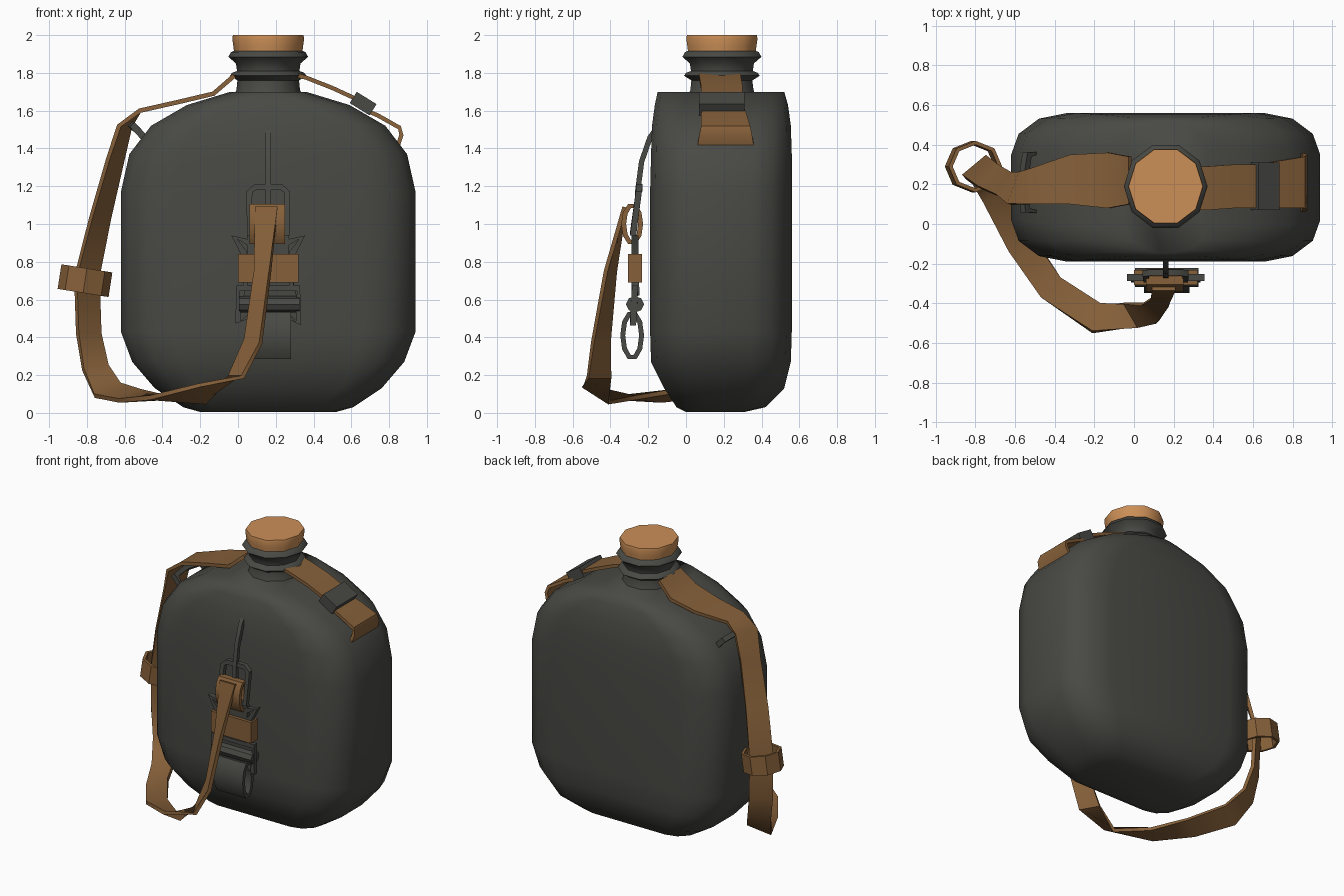
import bpy, math
from mathutils import Vector as V


def material(name, rgb):
    m = bpy.data.materials.new(name)
    m.diffuse_color = (*rgb, 1)
    return m


GREY = material("dark grey", (0.066, 0.068, 0.059))
BROWN = material("strap brown", (0.24, 0.118, 0.042))
ORANGE = material("cap orange", (0.60, 0.275, 0.095))


def loft(name, rings, mat, closed=False, angle=42):
    """Skin equal-sized rings of points; cap both ends unless closed."""
    n, k = len(rings[0]), len(rings)
    verts = [tuple(p) for r in rings for p in r]
    faces = []
    for i in range(k if closed else k - 1):
        a, b = i * n, ((i + 1) % k) * n
        for j in range(n):
            q = (j + 1) % n
            faces.append((a + j, a + q, b + q, b + j))
    if not closed:
        faces.append(tuple(range(n))[::-1])
        faces.append(tuple(range((k - 1) * n, k * n)))
    me = bpy.data.meshes.new(name)
    me.from_pydata(verts, [], faces)
    me.materials.append(mat)
    ob = bpy.data.objects.new(name, me)
    bpy.context.collection.objects.link(ob)
    bpy.context.view_layer.objects.active = ob
    bpy.ops.object.select_all(action='DESELECT')
    ob.select_set(True)
    bpy.ops.object.mode_set(mode='EDIT')
    bpy.ops.mesh.select_all(action='SELECT')
    bpy.ops.mesh.normals_make_consistent(inside=False)
    bpy.ops.object.mode_set(mode='OBJECT')
    bpy.ops.object.shade_smooth_by_angle(angle=math.radians(angle))
    return ob


def ribbon(name, path, thick, mat, closed=False):
    """Flat band: path holds (centre, half-width vector) pairs."""
    rings, k = [], len(path)
    for i, (c, w) in enumerate(path):
        a = path[(i - 1) % k if closed else max(i - 1, 0)][0]
        b = path[(i + 1) % k if closed else min(i + 1, k - 1)][0]
        c, w = V(c), V(w)
        n = (V(b) - V(a)).cross(w).normalized() * thick
        rings.append([c - w - n, c + w - n, c + w + n, c - w + n])
    return loft(name, rings, mat, closed)


def wire(name, pts, axis, r, mat, closed=True):
    return ribbon(name, [(p, V(axis) * r) for p in pts], r, mat, closed)


def lathe(name, profile, mat, cx=0.16, cy=0.19, sides=10):
    rings = [[(cx + r * 0.96 * math.cos(2 * math.pi * i / sides),
               cy + r * math.sin(2 * math.pi * i / sides), z)
              for i in range(sides)] for r, z in profile]
    return loft(name, rings, mat)


def oval(c, ry, rz, n=10):
    """Oval in the YZ plane."""
    return [(c[0], c[1] + ry * math.cos(2 * math.pi * i / n),
             c[2] + rz * math.sin(2 * math.pi * i / n)) for i in range(n)]


# Flask body: stacked rounded rectangles
sections = [  # z, half width, front y, back y, corner depth, corner share of width
    (0.005, 0.36, 0.00, 0.31, 0.12, 0.4), (0.03, 0.45, -0.05, 0.42, 0.16, 0.36),
    (0.13, 0.60, -0.115, 0.52, 0.20, 0.36), (0.27, 0.72, -0.185, 0.555, 0.21, 0.36),
    (0.43, 0.78, -0.19, 0.56, 0.21, 0.36), (1.17, 0.78, -0.19, 0.56, 0.21, 0.36),
    (1.37, 0.735, -0.185, 0.56, 0.20, 0.38), (1.52, 0.62, -0.18, 0.555, 0.18, 0.42),
    (1.63, 0.43, -0.165, 0.54, 0.16, 0.55), (1.70, 0.20, -0.15, 0.52, 0.14, 0.9)]
rings = []
for z, hw, yf, yb, cy, share in sections:
    cx, ring = share * hw, []
    for q, (sx, y0, sy) in enumerate([(1, yb, 1), (-1, yb, 1), (-1, yf, -1), (1, yf, -1)]):
        for s in range(4):
            a = math.pi / 2 * (q + s / 3)
            ring.append((0.16 + sx * (hw - cx) + cx * math.cos(a),
                         y0 - sy * cy + cy * math.sin(a), z))
    rings.append(ring)
loft("flask_body", rings, GREY, angle=75)

# Neck with two collars, and cap
lathe("neck", [(0.21, 1.64), (0.175, 1.71), (0.17, 1.76), (0.21, 1.785), (0.20, 1.80),
               (0.172, 1.81), (0.178, 1.85), (0.22, 1.885), (0.205, 1.91), (0.18, 1.92)], GREY)
lathe("cap", [(0.187, 1.90), (0.192, 1.94), (0.198, 1.98), (0.195, 2.0)], ORANGE)

# Carrying strap: neck, left shoulder, down the side, round to the front clip
ribbon("carry_strap", [
    ((-0.02, 0.22, 1.785), (0, 0.12, 0)),
    ((-0.13, 0.22, 1.69), (0, 0.14, 0)),
    ((-0.32, 0.225, 1.645), (0, 0.125, 0)),
    ((-0.52, 0.19, 1.60), (0, 0.09, 0)),
    ((-0.60, 0.18, 1.52), (0.03, 0.08, 0)),
    ((-0.65, 0.20, 1.34), (0.04, 0.055, 0)),
    ((-0.73, 0.24, 1.03), (0.05, 0.055, 0)),
    ((-0.80, 0.29, 0.72), (0.06, 0.05, 0)),
    ((-0.79, 0.28, 0.42), (0.06, 0.05, 0)),
    ((-0.755, 0.25, 0.24), (0.065, 0.04, 0.01)),
    ((-0.69, 0.15, 0.12), (0.07, 0.035, 0.03)),
    ((-0.57, -0.10, 0.09), (0.06, 0.035, 0.025)),
    ((-0.42, -0.32, 0.08), (0.05, 0.05, 0.0)),
    ((-0.19, -0.475, 0.10), (0.02, 0.07, -0.045)),
    ((-0.01, -0.46, 0.19), (-0.035, 0.06, 0.0)),
    ((0.08, -0.45, 0.38), (-0.04, 0.045, 0.01)),
    ((0.13, -0.40, 0.75), (-0.04, 0.025, 0)),
    ((0.15, -0.325, 1.09), (-0.06, 0, 0))], 0.012, BROWN)

# Keeper loop on the strap
ribbon("strap_keeper", [
    ((-0.81 + 0.125 * math.cos(a), 0.29 + 0.12 * math.sin(a), 0.70 - 0.02 * math.cos(a)),
     (0.01, 0, 0.065)) for a in [i * math.pi / 4 for i in range(8)]], 0.01, BROWN, True)

# Right shoulder strap, its slide buckle and folded tail
ribbon("shoulder_strap", [
    ((0.30, 0.18, 1.79), (0, 0.11, 0)), ((0.36, 0.18, 1.775), (0, 0.11, 0)),
    ((0.50, 0.19, 1.72), (0, 0.11, 0)), ((0.63, 0.19, 1.66), (0, 0.11, 0))], 0.011, BROWN)
ribbon("shoulder_strap_tail", [
    ((0.68, 0.20, 1.60), (0, 0.11, 0)), ((0.74, 0.20, 1.575), (0, 0.12, 0)),
    ((0.855, 0.21, 1.51), (0, 0.13, 0)), ((0.865, 0.21, 1.47), (0, 0.14, 0)),
    ((0.845, 0.21, 1.41), (0, 0.15, 0))], 0.011, BROWN)
ribbon("slide_buckle", [((0.61, 0.19, 1.67), (0, 0.12, 0)),
                        ((0.715, 0.19, 1.605), (0, 0.12, 0))], 0.035, GREY)

# Left shoulder ring
wire("shoulder_ring", [(-0.48, 0.06, 1.44), (-0.55, 0.07, 1.515), (-0.56, 0.21, 1.52),
                       (-0.54, 0.35, 1.505), (-0.48, 0.36, 1.44)],
     (0.7, 0, 0.7), 0.018, GREY)

# Front hanger rod and square buckle
wire("hanger_rod", [(0.16, -0.16, 1.50), (0.16, -0.19, 1.46), (0.16, -0.235, 1.33),
                    (0.16, -0.255, 1.18), (0.16, -0.26, 1.06)], (1, 0, 0), 0.014, GREY, False)
wire("square_buckle", [(0.06, -0.28, 0.95), (0.06, -0.25, 1.17), (0.09, -0.245, 1.195),
                       (0.23, -0.245, 1.195), (0.26, -0.25, 1.17), (0.26, -0.28, 0.95)],
     (0, 1, 0), 0.016, GREY)
ribbon("folded_strap_end", [(p, (0.095, 0, 0)) for p in oval((0.155, -0.285, 1.0), 0.045, 0.10)],
       0.013, BROWN, True)

# Wide frame with brown band
wire("clip_frame", [(0.04, -0.27, 0.66), (0.03, -0.27, 0.85), (-0.02, -0.27, 0.93),
                    (0.06, -0.27, 0.90), (0.26, -0.27, 0.90), (0.34, -0.27, 0.93),
                    (0.29, -0.27, 0.85), (0.28, -0.27, 0.66)], (0, 1, 0), 0.018, GREY)
ribbon("clip_band", [((0.16, -0.27, 0.84), (0.16, 0, 0)),
                     ((0.16, -0.27, 0.69), (0.16, 0, 0))], 0.038, BROWN)
ribbon("clip_web", [((0.16, -0.27, 0.94), (0.11, 0, 0)), ((0.16, -0.27, 0.80), (0.11, 0, 0)),
                    ((0.17, -0.26, 0.62), (0.14, 0, 0))], 0.015, GREY)

# Lower clip: rounded bar, frame and hanging loop
ribbon("clip_bar", [(p, (0.16, 0, 0)) for p in oval((0.165, -0.27, 0.575), 0.03, 0.025, 8)],
       0.018, GREY, True)
wire("lower_frame", [(0.0, -0.28, 0.48), (0.0, -0.27, 0.66), (0.32, -0.27, 0.66),
                     (0.32, -0.28, 0.47), (0.26, -0.28, 0.52), (0.07, -0.28, 0.52)],
     (0, 1, 0), 0.016, GREY)
ribbon("hanging_loop", [(p, (0.115, 0, 0)) for p in oval((0.165, -0.285, 0.41), 0.05, 0.12)],
       0.013, GREY, True)
